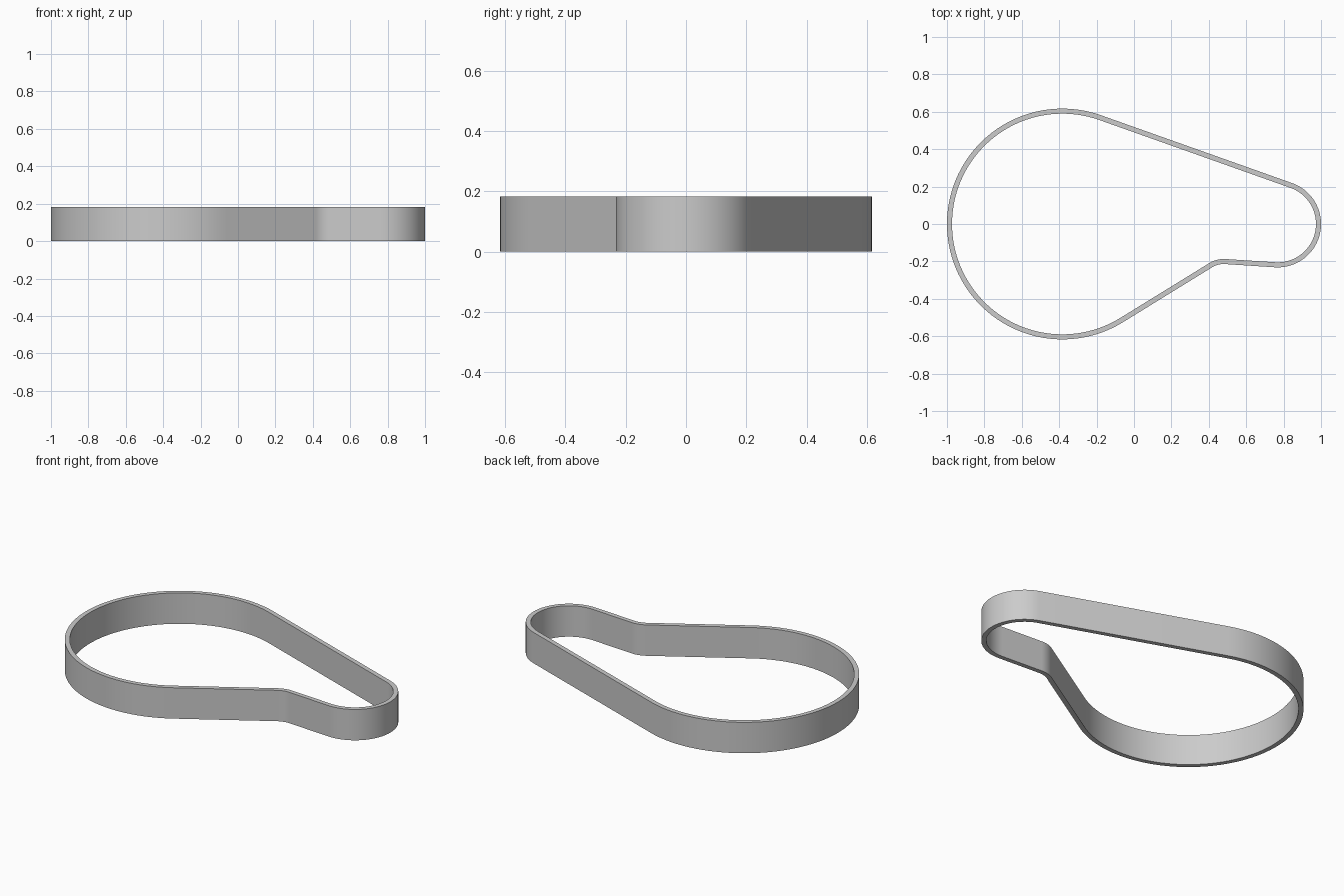
import bpy, bmesh, math
from mathutils import Vector

cube = bpy.data.objects.get("Cube")
if cube:
    bpy.data.objects.remove(cube, do_unlink=True)

HEIGHT, THICK = 0.183, 0.027
# Pulleys the belt runs round: centre x, y and signed radius (negative bends inward)
PULLEYS = [(-0.383, 0, 0.617), (0.48, -0.334, -0.12), (0.768, 0, 0.232)]


def tangent_normal(a, b):
    """Angle of the outward normal on the straight run from pulley a to b."""
    dx, dy = b[0] - a[0], b[1] - a[1]
    return math.atan2(dy, dx) - math.acos((a[2] - b[2]) / math.hypot(dx, dy))


def belt_path(offset):
    """Closed belt outline, moved inward by offset."""
    points = []
    for i, p in enumerate(PULLEYS):
        start = tangent_normal(PULLEYS[i - 1], p)
        end = tangent_normal(p, PULLEYS[(i + 1) % len(PULLEYS)])
        sign = 1 if p[2] > 0 else -1
        sweep = sign * ((sign * (end - start)) % math.tau)
        steps = max(10, round(abs(sweep) / math.radians(3)))
        for k in range(steps + 1):
            a = start + sweep * k / steps
            r = p[2] - offset
            points.append(Vector((p[0] + r * math.cos(a), p[1] + r * math.sin(a), 0)))
    return points


# Belt: four rings joined into a closed rectangular section
bm = bmesh.new()
up = Vector((0, 0, HEIGHT))
outer, inner = belt_path(0), belt_path(THICK)
rings = [[bm.verts.new(p + lift) for p in path]
         for path, lift in ((outer, up * 0), (outer, up), (inner, up), (inner, up * 0))]
n = len(outer)
for r in range(4):
    a, b = rings[r], rings[(r + 1) % 4]
    for i in range(n):
        j = (i + 1) % n
        bm.faces.new((a[i], a[j], b[j], b[i]))
bmesh.ops.recalc_face_normals(bm, faces=bm.faces[:])
mesh = bpy.data.meshes.new("belt")
bm.to_mesh(mesh)
bm.free()
belt = bpy.data.objects.new("belt", mesh)
bpy.context.collection.objects.link(belt)

# Plain grey material
grey = bpy.data.materials.new("light grey")
grey.use_nodes = True
colour = (0.6, 0.6, 0.6, 1)
grey.diffuse_color = colour
grey.node_tree.nodes["Principled BSDF"].inputs["Base Color"].default_value = colour
mesh.materials.append(grey)

bpy.ops.object.select_all(action="DESELECT")
belt.select_set(True)
bpy.context.view_layer.objects.active = belt
bpy.ops.object.shade_smooth_by_angle(angle=math.radians(30))
